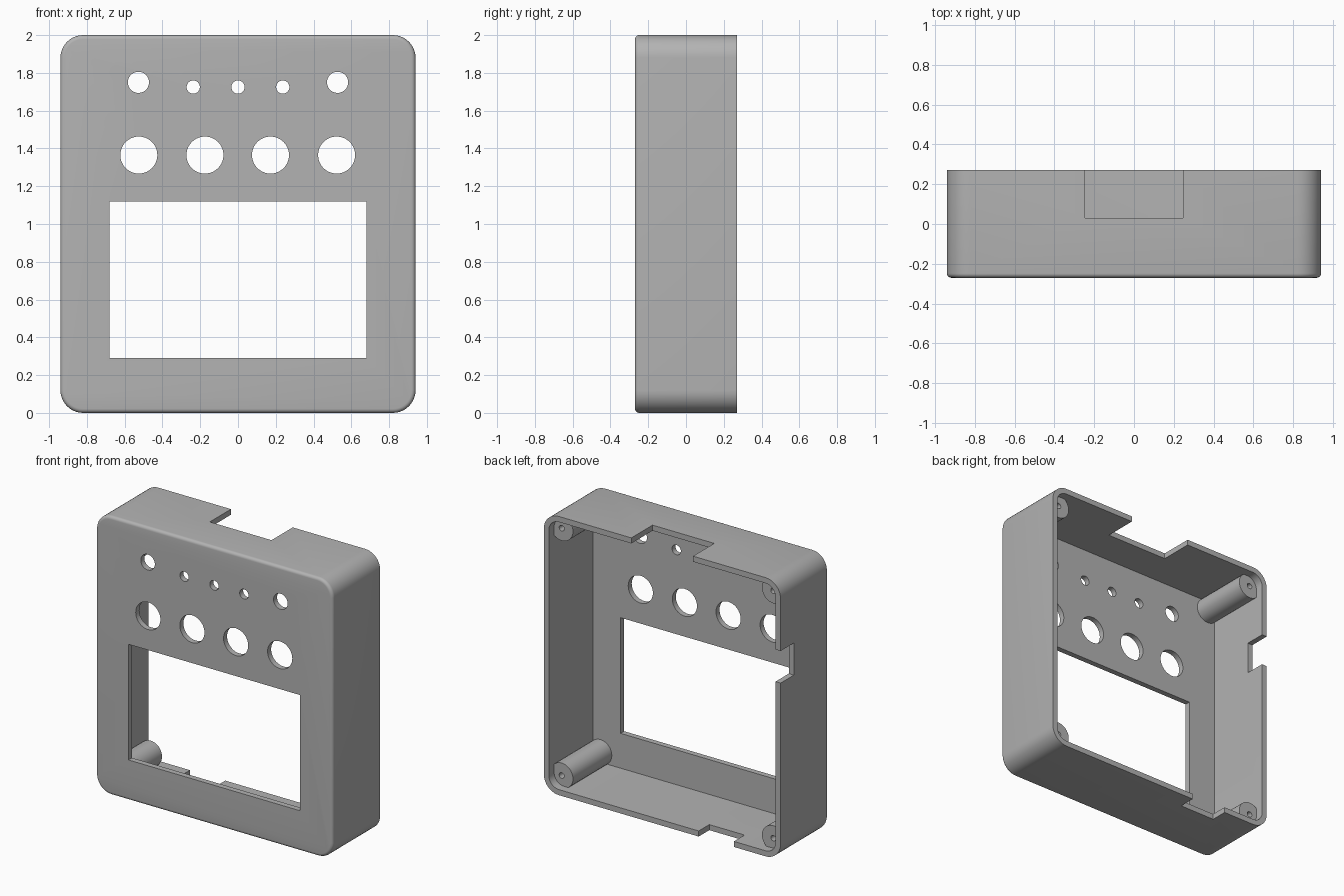
import bpy
import bmesh
from math import sin, cos, pi
from mathutils import Matrix

cube = bpy.data.objects.get("Cube")
if cube:
    bpy.data.objects.remove(cube, do_unlink=True)

HALF_W, HALF_D, HEIGHT = 0.94, 0.27, 2.0
WALL, CORNER, FILLET = 0.04, 0.12, 0.022

plastic = bpy.data.materials.new("grey plastic")
plastic.use_nodes = True
GREY = (0.45, 0.45, 0.45, 1)
plastic.diffuse_color = GREY
plastic.node_tree.nodes["Principled BSDF"].inputs["Base Color"].default_value = GREY


def finish(bm, name):
    bmesh.ops.recalc_face_normals(bm, faces=bm.faces)
    mesh = bpy.data.meshes.new(name)
    bm.to_mesh(mesh)
    bm.free()
    obj = bpy.data.objects.new(name, mesh)
    bpy.context.collection.objects.link(obj)
    mesh.materials.append(plastic)
    return obj


def smooth(obj):
    bpy.ops.object.select_all(action='DESELECT')
    obj.select_set(True)
    bpy.context.view_layer.objects.active = obj
    bpy.ops.object.shade_smooth_by_angle(angle=pi / 6)


def rounded_ring(inset, y, steps=10):
    """Rounded rectangle facing the front, shrunk by inset."""
    r = CORNER - inset
    cx, cz = HALF_W - CORNER, HEIGHT / 2 - CORNER
    ring = []
    for q, (sx, sz) in enumerate([(1, 1), (-1, 1), (-1, -1), (1, -1)]):
        for i in range(steps + 1):
            a = (q + i / steps) * pi / 2
            ring.append((sx * cx + r * cos(a), y, HEIGHT / 2 + sz * cz + r * sin(a)))
    return ring


def circle_ring(x, z, r, y, sides=40):
    return [(x + r * cos(2 * pi * i / sides), y, z + r * sin(2 * pi * i / sides))
            for i in range(sides)]


def loft(bm, rings):
    """Skin consecutive rings and cap both ends."""
    loops = [[bm.verts.new(p) for p in ring] for ring in rings]
    for a, b in zip(loops, loops[1:]):
        for i in range(len(a)):
            j = (i + 1) % len(a)
            bm.faces.new((a[i], a[j], b[j], b[i]))
    bm.faces.new(loops[0])
    bm.faces.new(loops[-1])


def box(bm, x0, x1, y0, y1, z0, z1):
    centre = Matrix.Translation(((x0 + x1) / 2, (y0 + y1) / 2, (z0 + z1) / 2))
    size = Matrix.Diagonal((x1 - x0, y1 - y0, z1 - z0, 1))
    bmesh.ops.create_cube(bm, size=1, matrix=centre @ size)


# Open-backed shell with a softened front edge
bm = bmesh.new()
rings = [rounded_ring(WALL, WALL - HALF_D), rounded_ring(WALL, HALF_D),
         rounded_ring(0, HALF_D)]
for i in range(6):
    a = i / 5 * pi / 2
    rings.append(rounded_ring(FILLET * (1 - cos(a)), FILLET * (1 - sin(a)) - HALF_D))
loft(bm, rings)
case = finish(bm, "case_shell")

# Cutter: screen window, control holes and cable notches
bm = bmesh.new()
front, inside = -HALF_D - 0.1, WALL - HALF_D + 0.1
back = HALF_D + 0.1
box(bm, -0.68, 0.68, front, inside, 0.29, 1.12)
holes = [(x, 1.365, 0.098) for x in (-0.525, -0.175, 0.172, 0.522)]
holes += [(x, 1.75, 0.056) for x in (-0.527, 0.527)]
holes += [(x, 1.725, 0.035) for x in (-0.237, 0, 0.237)]
for x, z, r in holes:
    loft(bm, [circle_ring(x, z, r, front), circle_ring(x, z, r, inside)])
box(bm, -0.245, 0.245, 0.03, back, 1.9, 2.1)
box(bm, -0.57, -0.29, 0.15, back, -0.1, 0.1)
box(bm, -1.04, -0.84, 0.12, back, 1.275, 1.505)
cutter = finish(bm, "case_cutter")
cutter.hide_render = True

cut = case.modifiers.new("Openings", 'BOOLEAN')
cut.operation, cut.solver, cut.object = 'DIFFERENCE', 'EXACT', cutter
bpy.context.view_layer.objects.active = case
bpy.ops.object.modifier_apply(modifier=cut.name)
bpy.data.objects.remove(cutter, do_unlink=True)
smooth(case)

# Corner screw posts with pilot holes
POST_BACK = HALF_D - 0.06
for side, sx in (("left", 1), ("right", -1)):
    for level, z in (("lower", 0.1125), ("upper", HEIGHT - 0.1125)):
        bm = bmesh.new()
        loft(bm, [circle_ring(sx * 0.84, z, r, y) for r, y in
                  ((0.09, 0.02 - HALF_D), (0.09, POST_BACK),
                   (0.02, POST_BACK), (0.02, POST_BACK - 0.3))])
        smooth(finish(bm, f"{level}_{side}_screw_post"))
